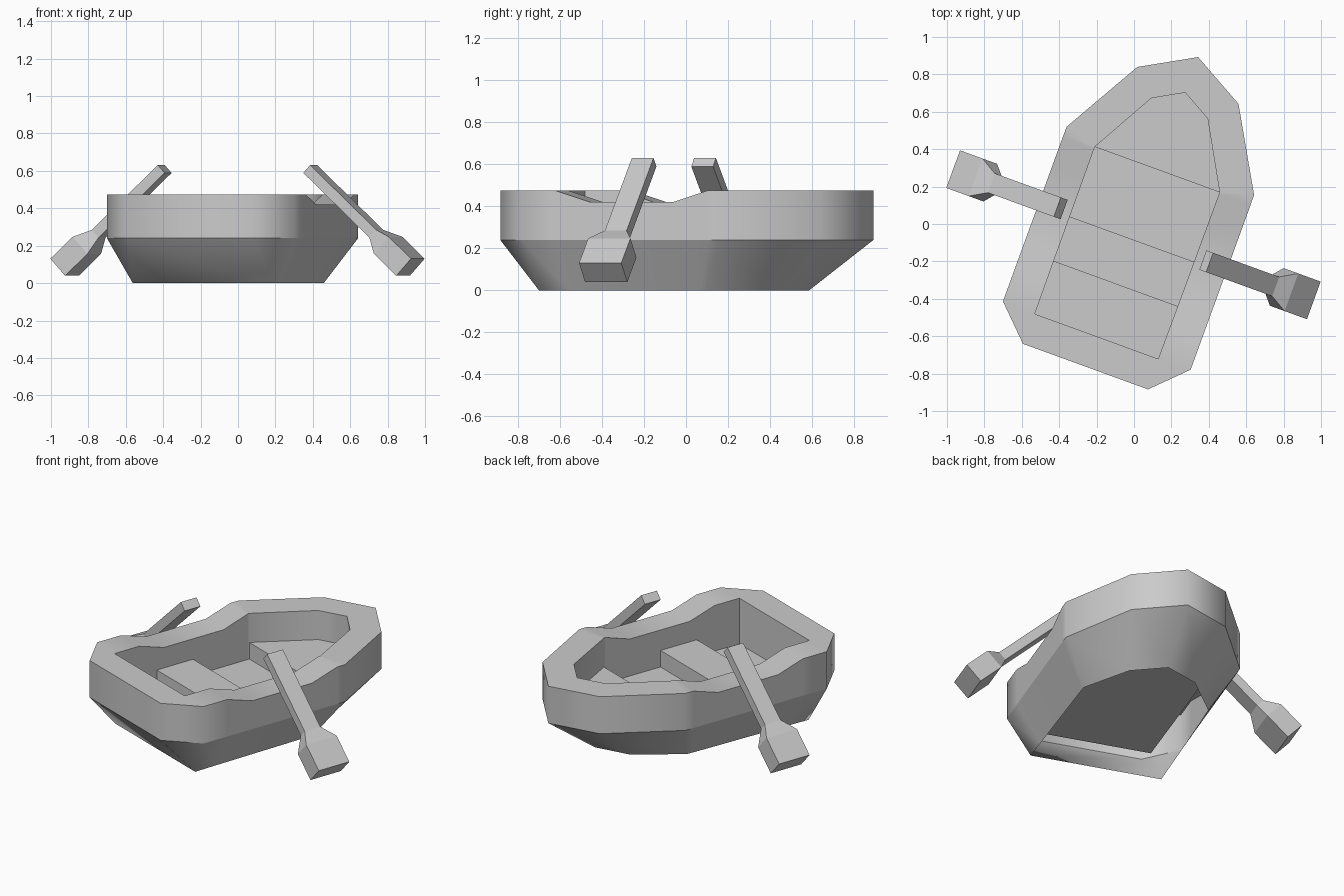
import bpy, bmesh, math
from mathutils import Vector

if "Cube" in bpy.data.objects:
    bpy.data.objects.remove(bpy.data.objects["Cube"])

YAW = math.radians(-20)
OFFSET = (0.016, -0.006, 0)
FLOOR, SEAT, CHINE, RIM, DIP = 0.185, 0.29, 0.24, 0.475, 0.42


def finish(name, bm):
    bmesh.ops.remove_doubles(bm, verts=bm.verts, dist=0.0005)
    bmesh.ops.recalc_face_normals(bm, faces=bm.faces)
    me = bpy.data.meshes.new(name)
    bm.to_mesh(me)
    bm.free()
    ob = bpy.data.objects.new(name, me)
    bpy.context.collection.objects.link(ob)
    ob.rotation_euler.z = YAW
    ob.location = OFFSET
    return ob


def mirrored(half):
    # half outline runs from the bow tip down one side to the stern
    return half + [(-x, y) for x, y in reversed(half[1:])]


def bridge(bm, a, b):
    n = len(a)
    for i in range(n):
        bm.faces.new((a[i], a[(i + 1) % n], b[(i + 1) % n], b[i]))


# Half outlines: tip, bow, shoulder, four oar-dip points, stern side, stern corner
outer = [(0, .956), (.288, .795), (.533, .366), (.534, .31), (.534, .135),
         (.534, -.285), (.534, -.46), (.534, -.628), (.356, -.805)]
inner = [(0, .754), (.16, .664), (.355, .316), (.355, .306), (.354, .135),
         (.353, -.285), (.352, -.46), (.351, -.633), (.351, -.633)]
keel = [(0, .63), (.2, .52), (.38, .25), (.382, .22), (.386, .08),
        (.393, -.28), (.396, -.44), (.4, -.593), (.4, -.593)]
dips = [RIM] * 4 + [DIP] * 2 + [RIM] * 3
dips = dips + dips[:0:-1]

# Hull: open keel ring, flared side, upright band, rim, inner wall and floor
bm = bmesh.new()


def ring(half, z):
    pts = mirrored(half)
    zs = z if isinstance(z, list) else [z] * len(pts)
    return [bm.verts.new((x, y, h)) for (x, y), h in zip(pts, zs)]


rings = [ring(keel, 0), ring(outer, CHINE), ring(outer, dips),
         ring(inner, dips), ring(inner, FLOOR)]
for a, b in zip(rings, rings[1:]):
    bridge(bm, a, b)
bm.faces.new(rings[-1])
for r in rings:
    for i, v in enumerate(r):
        e = bm.edges.get((v, r[(i + 1) % len(r)]))
        if e:
            e.smooth = False
for i in (7, 8, 9, 10):  # crisp inner stern corners
    bm.edges.get((rings[3][i], rings[4][i])).smooth = False
for f in bm.faces:
    f.smooth = True
finish("hull", bm)


def slab(name, pts):
    bm = bmesh.new()
    lo = [bm.verts.new((x, y, FLOOR)) for x, y in pts]
    hi = [bm.verts.new((x, y, SEAT)) for x, y in pts]
    bridge(bm, lo, hi)
    bm.faces.new(hi)
    bm.faces.new(lo)
    finish(name, bm)


# Seats
slab("middle_seat", [(.354, -.08), (.353, -.335), (-.353, -.335), (-.354, -.08)])
slab("bow_seat", mirrored(inner[:3]))

# Oars: square shaft flaring into a thicker blade
start, end = Vector((.414, .61)), Vector((.984, .085))
axis = (end - start).normalized()
normal = Vector((-axis.y, axis.x))
for side, name in ((1, "right_oar"), (-1, "left_oar")):
    bm = bmesh.new()
    loops = []
    for u, t, w in ((.414, .0285, .055), (.79, .0285, .055),
                    (.857, .062, .107), (.984, .062, .107)):
        c = start + axis * ((u - start.x) / axis.x)
        loop = []
        for st, sw in ((1, 1), (1, -1), (-1, -1), (-1, 1)):
            p = c + normal * t * st
            loop.append(bm.verts.new((side * p.x, -.055 + w * sw, p.y)))
        loops.append(loop)
    for a, b in zip(loops, loops[1:]):
        bridge(bm, a, b)
    bm.faces.new(loops[0])
    bm.faces.new(loops[-1])
    finish(name, bm)
